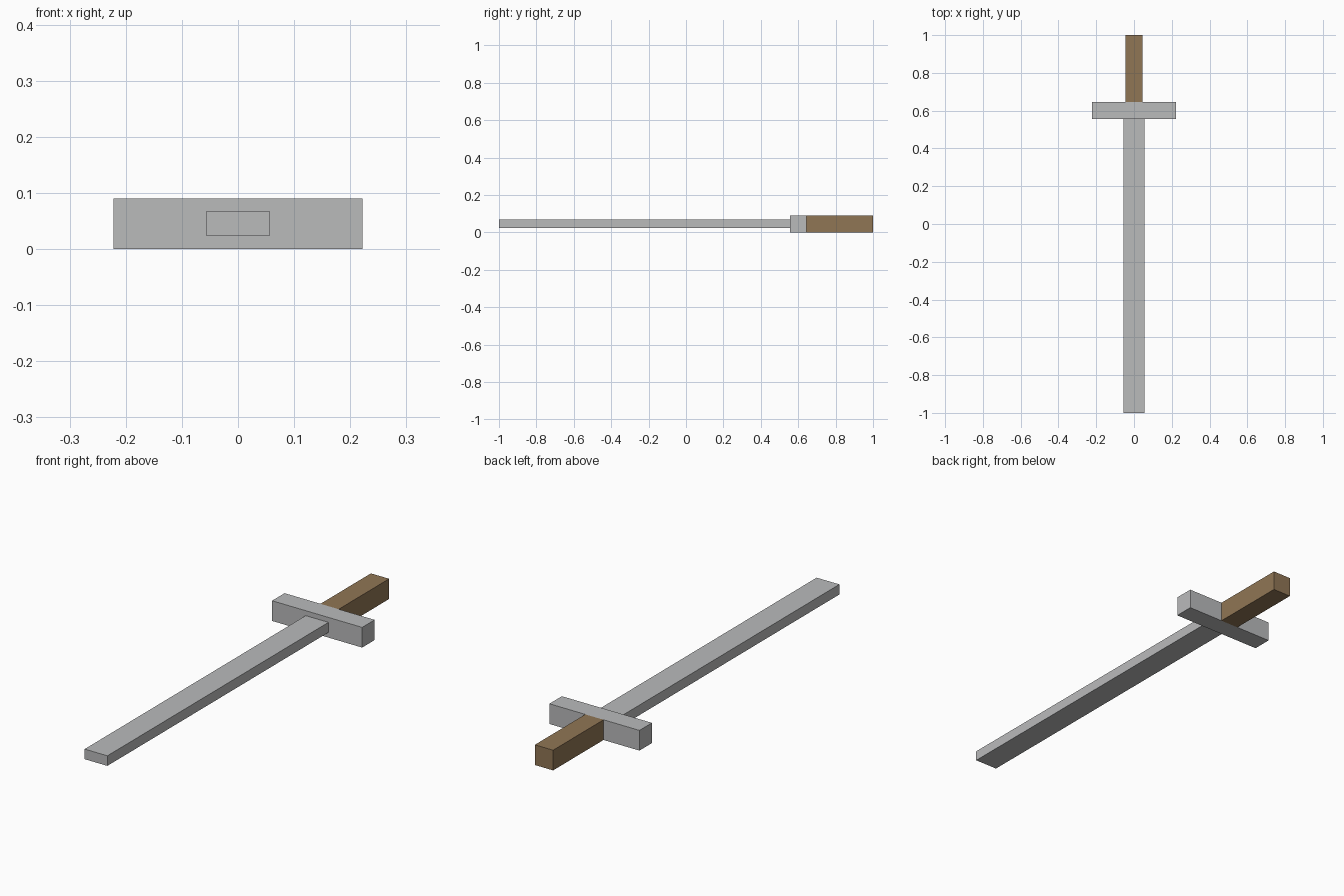
import bpy
import bmesh
from mathutils import Vector

default = bpy.data.objects.get("Cube")
if default:
    bpy.data.objects.remove(default, do_unlink=True)


def make_material(name, rgb):
    mat = bpy.data.materials.new(name)
    mat.use_nodes = True
    color = (*rgb, 1.0)
    mat.diffuse_color = color
    mat.node_tree.nodes["Principled BSDF"].inputs["Base Color"].default_value = color
    return mat


def make_box(name, low, high, mat):
    """Axis-aligned flat-shaded box between two corners."""
    low, high = Vector(low), Vector(high)
    bm = bmesh.new()
    bmesh.ops.create_cube(bm, size=1.0)
    bmesh.ops.scale(bm, vec=high - low, verts=bm.verts)
    mesh = bpy.data.meshes.new(name)
    bm.to_mesh(mesh)
    bm.free()
    mesh.materials.append(mat)
    obj = bpy.data.objects.new(name, mesh)
    obj.location = (low + high) / 2
    bpy.context.collection.objects.link(obj)
    return obj


steel = make_material("steel grey", (0.49, 0.495, 0.5))
wood = make_material("wood brown", (0.28, 0.18, 0.09))

# Flat blade, pointing to the front
make_box("blade", (-0.056, -1.0, 0.023), (0.056, 0.557, 0.068), steel)

# Crossguard
make_box("crossguard", (-0.222, 0.557, 0.0), (0.222, 0.645, 0.09), steel)

# Square grip behind the guard
make_box("grip", (-0.045, 0.645, 0.0), (0.045, 1.0, 0.09), wood)
